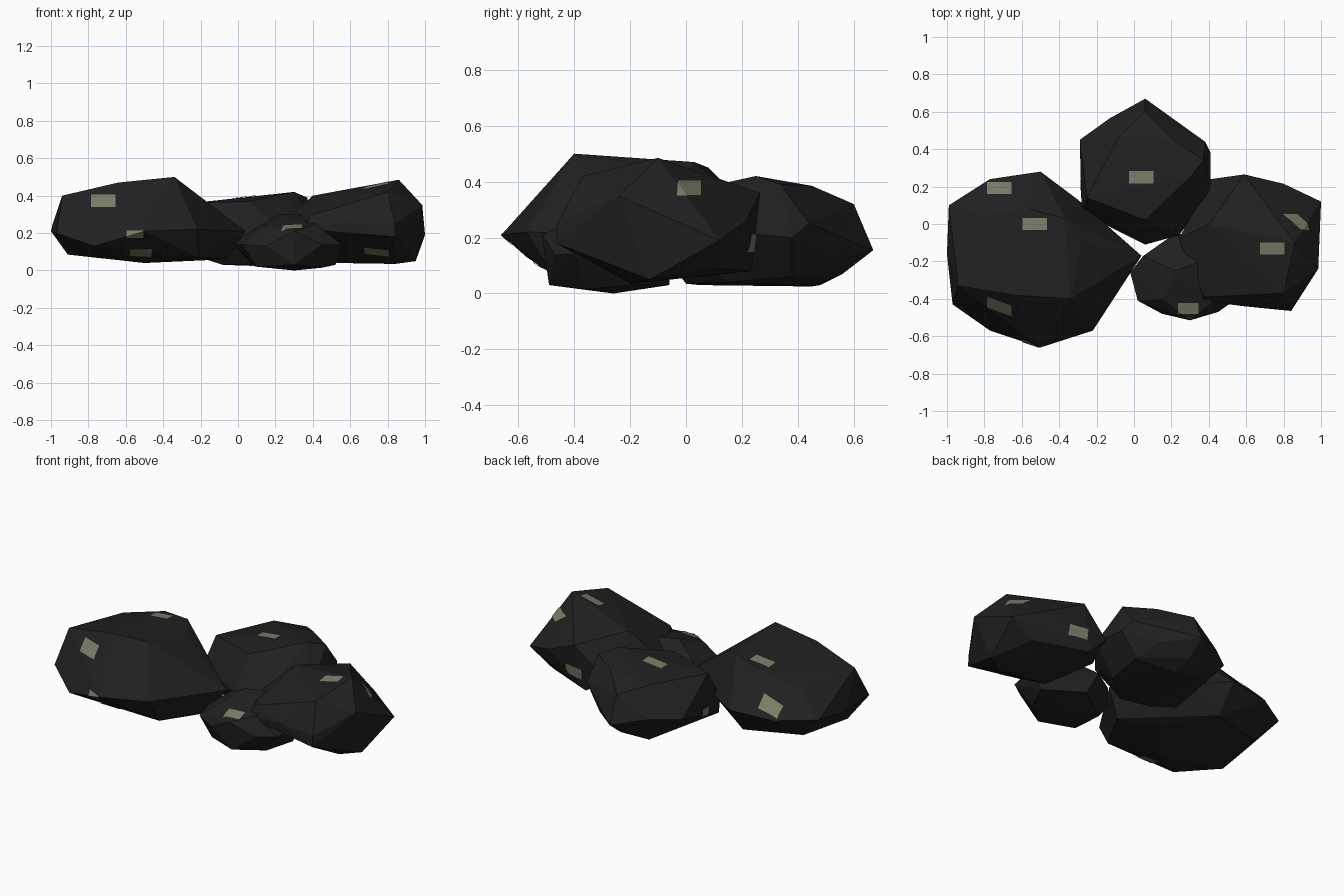
import bpy, bmesh
from mathutils import Vector


def material(name, rgb):
    m = bpy.data.materials.new(name)
    m.diffuse_color = (*rgb, 1)
    return m


BLACK = material("coal black", (0.0145, 0.0145, 0.0145))
GREY = material("dusty olive grey", (0.2, 0.2, 0.14))


def finish(name, bm, mat):
    me = bpy.data.meshes.new(name)
    bm.to_mesh(me)
    bm.free()
    me.materials.append(mat)
    ob = bpy.data.objects.new(name, me)
    bpy.context.collection.objects.link(ob)
    return ob


def lump(name, top, rim, base):
    """Faceted lump: the hull around a crown, a widest rim and an underside."""
    bm = bmesh.new()
    for p in top + rim + base:
        bm.verts.new(p)
    bmesh.ops.convex_hull(bm, input=bm.verts[:])
    loose = [v for v in bm.verts if not v.link_faces]
    bmesh.ops.delete(bm, geom=loose, context='VERTS')
    bmesh.ops.recalc_face_normals(bm, faces=bm.faces[:])
    return finish(name, bm, BLACK)


def fleck(name, rock, direction, centre, size):
    """Thin patch: the rock's skin inside a rectangle seen along an axis."""
    d = Vector(direction)
    axes = [i for i in range(3) if abs(d[i]) < 0.5]
    bm = bmesh.new()
    bm.from_mesh(rock.data)
    bm.normal_update()
    away = [f for f in bm.faces if f.normal.dot(d) < 0.03]
    bmesh.ops.delete(bm, geom=away, context='FACES')
    for axis, c, s in zip(axes, centre, size):
        for side in (-1, 1):
            no = Vector((0, 0, 0))
            no[axis] = side
            co = no * (c * side + s / 2)
            geom = bm.verts[:] + bm.edges[:] + bm.faces[:]
            bmesh.ops.bisect_plane(bm, geom=geom, plane_co=co, plane_no=no,
                                   clear_outer=True)
    bm.normal_update()
    for v in bm.verts:
        v.co += v.normal * 0.004
    finish(name, bm, GREY)


# Large lump on the left
left = lump(
    "left_lump",
    [(-.94, -.33, .40), (-.64, -.38, .47), (-.34, -.40, .50),
     (-.28, -.10, .44), (-.37, .03, .47), (-.56, .08, .45), (-.83, .05, .38)],
    [(-.99, .10, .25), (-.77, .24, .24), (-.50, .28, .25), (-.30, .13, .22),
     (.04, -.17, .21), (-.22, -.57, .22), (-.50, -.66, .21),
     (-.77, -.57, .13), (-.97, -.43, .20), (-1.0, -.16, .21)],
    [(-.91, -.30, .085), (-.85, .05, .10), (-.50, -.36, .04),
     (-.21, -.48, .07), (-.30, -.10, .05), (-.06, -.22, .06),
     (-.50, .15, .08)])

# Lump at the back
back = lump(
    "back_lump",
    [(.30, .25, .42), (.21, .45, .385), (.37, .34, .39), (-.08, .47, .37),
     (-.25, .14, .36), (.06, .02, .37), (.06, .60, .32)],
    [(-.29, .45, .20), (-.13, .565, .20), (.06, .67, .155), (.24, .51, .25),
     (.24, .51, .13), (.38, .44, .25), (.41, .38, .20), (.41, .15, .22),
     (.24, -.06, .20), (.06, -.11, .18), (-.11, -.01, .20), (-.28, .06, .20)],
    [(-.27, .06, .09), (-.08, .05, .03), (.10, .0, .035), (-.08, .48, .03),
     (.07, .45, .025), (.28, .15, .04), (.30, .38, .06), (.06, .56, .07)])

# Lump on the right
right = lump(
    "right_lump",
    [(.38, -.39, .29), (.40, .00, .40), (.80, -.37, .42),
     (.86, -.10, .485), (.66, .10, .41)],
    [(.41, .24, .20), (.59, .265, .36), (.80, .215, .26), (1.0, .12, .19),
     (.985, -.24, .35), (.84, -.465, .18), (.84, -.46, .25), (.59, -.44, .26),
     (.36, -.41, .22), (.24, -.08, .25)],
    [(.95, -.13, .05), (.84, -.20, .035), (.53, -.15, .04),
     (.53, .235, .08), (.85, .11, .09)])

# Small lump at the front
front = lump(
    "front_lump",
    [(.22, -.25, .30), (.35, -.20, .30), (.15, -.40, .24), (.42, -.42, .25)],
    [(-.02, -.26, .14), (.02, -.41, .14), (.15, -.48, .13), (.30, -.515, .21),
     (.45, -.47, .14), (.55, -.40, .14), (.58, -.20, .15), (.22, -.05, .18),
     (.05, -.17, .20)],
    [(.10, -.40, .02), (.30, -.26, .0), (.30, -.49, .03), (.45, -.36, .015),
     (.52, -.20, .03), (.30, -.06, .03), (.08, -.22, .025)])

# Pale flecks: (rock, facing direction, centre, size)
UP, FRONT, RIGHT, BACK, LEFT, DOWN = (
    (0, 0, 1), (0, -1, 0), (1, 0, 0), (0, 1, 0), (-1, 0, 0), (0, 0, -1))
flecks = [
    (left, UP, (-.72, .19), (.13, .065)),
    (left, UP, (-.53, 0), (.13, .065)),
    (left, FRONT, (-.72, .37), (.13, .065)),
    (left, FRONT, (-.55, .195), (.09, .035)),
    (left, DOWN, (-.52, -.50), (.12, .09)),
    (back, UP, (.04, .25), (.13, .065)),
    (back, LEFT, (.21, .15), (.06, .06)),
    (right, UP, (.74, -.13), (.13, .065)),
    (right, RIGHT, (.01, .375), (.085, .055)),
    (right, BACK, (.61, .18), (.12, .065)),
    (right, DOWN, (.74, -.30), (.13, .065)),
    (front, UP, (.29, -.45), (.11, .06)),
]
for i, args in enumerate(flecks):
    fleck(f"fleck_{i + 1}", *args)
